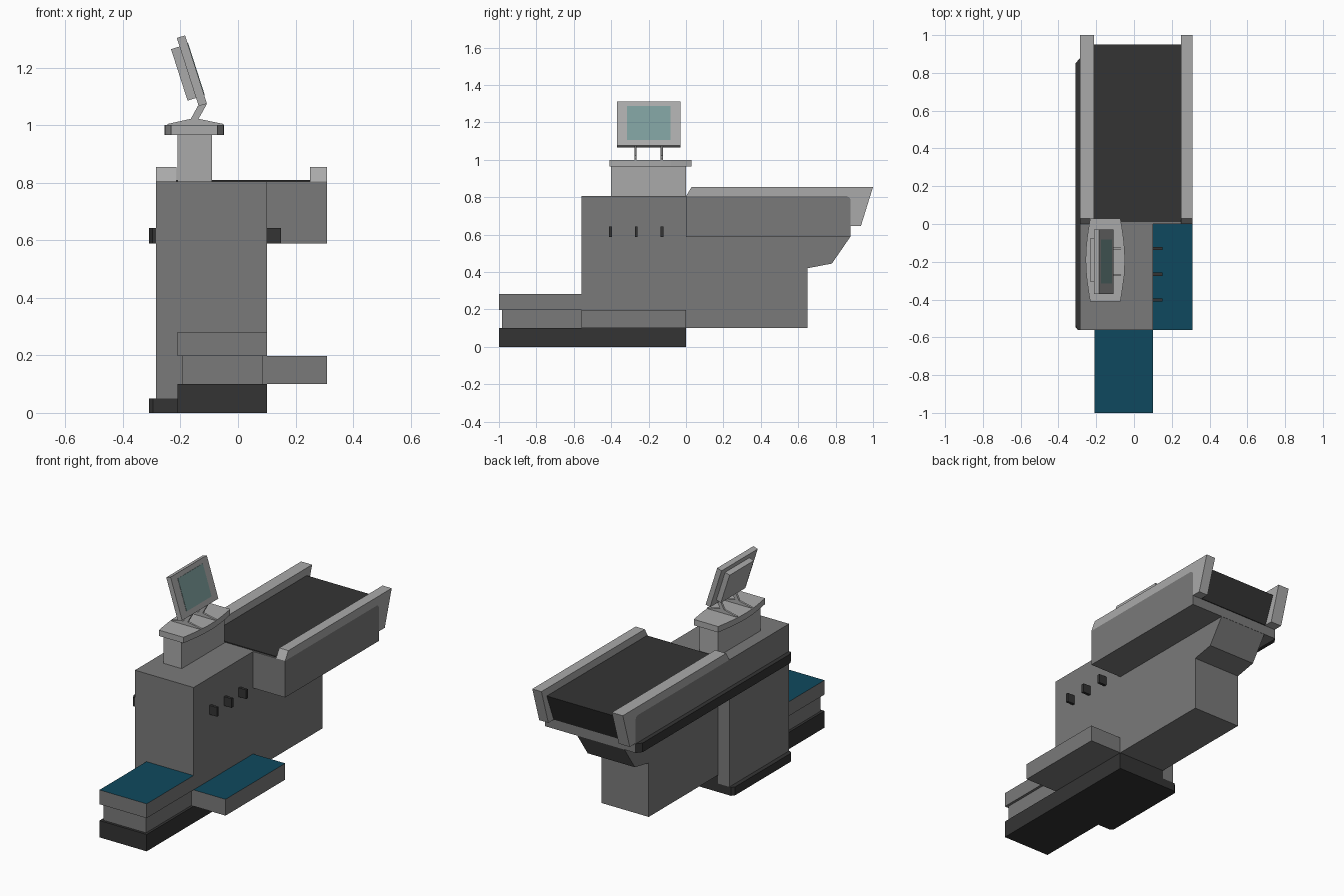
import bpy, bmesh, math
from mathutils import Vector

if "Cube" in bpy.data.objects:
    bpy.data.objects.remove(bpy.data.objects["Cube"])


def material(name, rgb):
    m = bpy.data.materials.new(name)
    m.diffuse_color = (*rgb, 1)
    m.use_nodes = True
    m.node_tree.nodes["Principled BSDF"].inputs["Base Color"].default_value = m.diffuse_color
    return m


BODY = material("body_grey", (0.195, 0.195, 0.195))
LIGHT = material("light_grey", (0.40, 0.40, 0.40))
BLACK = material("black_rubber", (0.034, 0.034, 0.034))
TEAL = material("teal_top", (0.0045, 0.066, 0.112))
GLASS = material("screen_glass", (0.20, 0.33, 0.325))


def prism(name, axis, pts, a, b, mat, top_mat=None):
    """Extrude a 2D profile along an axis from a to b."""
    place = {"x": lambda p, t: (t, p[0], p[1]),
             "y": lambda p, t: (p[0], t, p[1]),
             "z": lambda p, t: (p[0], p[1], t)}[axis]
    bm = bmesh.new()
    lo = [bm.verts.new(place(p, a)) for p in pts]
    hi = [bm.verts.new(place(p, b)) for p in pts]
    bm.faces.new(lo)
    bm.faces.new(hi)
    n = len(pts)
    for i in range(n):
        j = (i + 1) % n
        bm.faces.new((lo[i], lo[j], hi[j], hi[i]))
    bmesh.ops.recalc_face_normals(bm, faces=bm.faces)
    mesh = bpy.data.meshes.new(name)
    mesh.materials.append(mat)
    if top_mat:
        mesh.materials.append(top_mat)
        for f in bm.faces:
            f.material_index = int(f.normal.z > 0.9)
    bm.to_mesh(mesh)
    bm.free()
    ob = bpy.data.objects.new(name, mesh)
    bpy.context.collection.objects.link(ob)
    return ob


def box(name, x0, x1, y0, y1, z0, z1, mat, top_mat=None):
    return prism(name, "z", [(x0, y0), (x1, y0), (x1, y1), (x0, y1)], z0, z1, mat, top_mat)


# Black plinth and left kick strip
box("plinth", -0.21, 0.10, -1, 0, 0, 0.10, BLACK)
prism("kick_strip", "z", [(-0.21, -0.56), (-0.295, -0.56), (-0.31, -0.545),
                          (-0.31, -0.015), (-0.295, 0), (-0.21, 0)], 0, 0.05, BLACK)

# Cabinet, rear support and conveyor box
prism("cabinet", "y", [(-0.285, 0.05), (-0.21, 0.05), (-0.21, 0.10), (0.10, 0.10),
                       (0.10, 0.805), (-0.285, 0.805)], -0.56, 0, BODY)
prism("rear_support", "x", [(0, 0.10), (0.65, 0.10), (0.65, 0.42), (0.78, 0.445),
                            (0.88, 0.59), (0, 0.59)], -0.21, 0.10, BODY)
corner = [(0.88, 0.785), (0.874, 0.799), (0.86, 0.805)]
prism("conveyor_box", "x", [(0, 0.588), (0.88, 0.588)] + corner + [(0, 0.805)],
      -0.285, 0.31, BODY)

# Belt wrapping over the rear end
prism("belt", "x", [(0.01, 0.80), (0.01, 0.81), (0.95, 0.81), (0.885, 0.645), (0.86, 0.645),
                    (0.86, 0.80)], -0.213, 0.25, BLACK)

# Side rails with overhanging rear cheeks
rail = [(0, 0.805), (0.03, 0.855), (1.0, 0.855), (0.935, 0.645), (0.88, 0.645)] + corner
for side, x0, x1 in (("left", -0.285, -0.213), ("right", 0.25, 0.31)):
    prism(f"{side}_rail", "x", rail, x0, x1, LIGHT)

# Bumper strip along the left side
prism("bumper", "z", [(-0.285, -0.56), (-0.298, -0.56), (-0.31, -0.535), (-0.31, 0.85),
                      (-0.285, 0.88)], 0.588, 0.642, BLACK)

# Bag hooks
for i, y in enumerate((-0.403, -0.266, -0.129)):
    box(f"bag_hook_{i + 1}", 0.10, 0.15, y - 0.008, y + 0.008, 0.588, 0.642, BLACK)

# Bagging platforms with teal tops
box("platform_neck", -0.195, 0.085, -0.985, -0.56, 0.10, 0.197, BODY)
box("front_platform", -0.21, 0.10, -1, -0.56, 0.197, 0.282, BODY, TEAL)
box("side_platform", 0.10, 0.31, -0.56, 0, 0.10, 0.197, BODY, TEAL)

# Pedestal and its bowed top plate
box("pedestal", -0.21, -0.09, -0.40, 0, 0.805, 0.965, LIGHT)
bow = [(math.sin(math.pi * i / 8), -0.41 + 0.44 * i / 8) for i in range(9)]
plate = [(-0.072 + 0.024 * s, y) for s, y in bow] + [(-0.232 - 0.024 * s, y) for s, y in reversed(bow)]
prism("pedestal_top", "z", plate, 0.965, 1.0, LIGHT)

# Two thin monitor legs
leg = [(-0.245, 1.0), (-0.05, 1.0), (-0.05, 1.004), (-0.137, 1.022), (-0.108, 1.074),
       (-0.14, 1.066), (-0.164, 1.022), (-0.245, 1.004)]
for i, y in enumerate((-0.27, -0.13)):
    prism(f"monitor_leg_{i + 1}", "y", leg, y - 0.006, y + 0.006, LIGHT)

# Tilted monitor: u runs up the front face, n points out of it
low = Vector((-0.108, 1.075))
u = Vector((-0.076, 0.237)).normalized()
n = Vector((u.y, -u.x))


def slab(name, u0, u1, n0, n1, y0, y1, mat):
    pts = [low + u * a + n * b for a, b in ((u0, n0), (u1, n0), (u1, n1), (u0, n1))]
    return prism(name, "y", pts, y0, y1, mat)


slab("monitor_frame", 0, 0.249, -0.03, 0, -0.37, -0.03, LIGHT)
slab("monitor_back", 0.03, 0.218, -0.061, -0.03, -0.305, -0.077, LIGHT)
slab("screen", 0.032, 0.221, 0, 0.002, -0.316, -0.082, GLASS)
